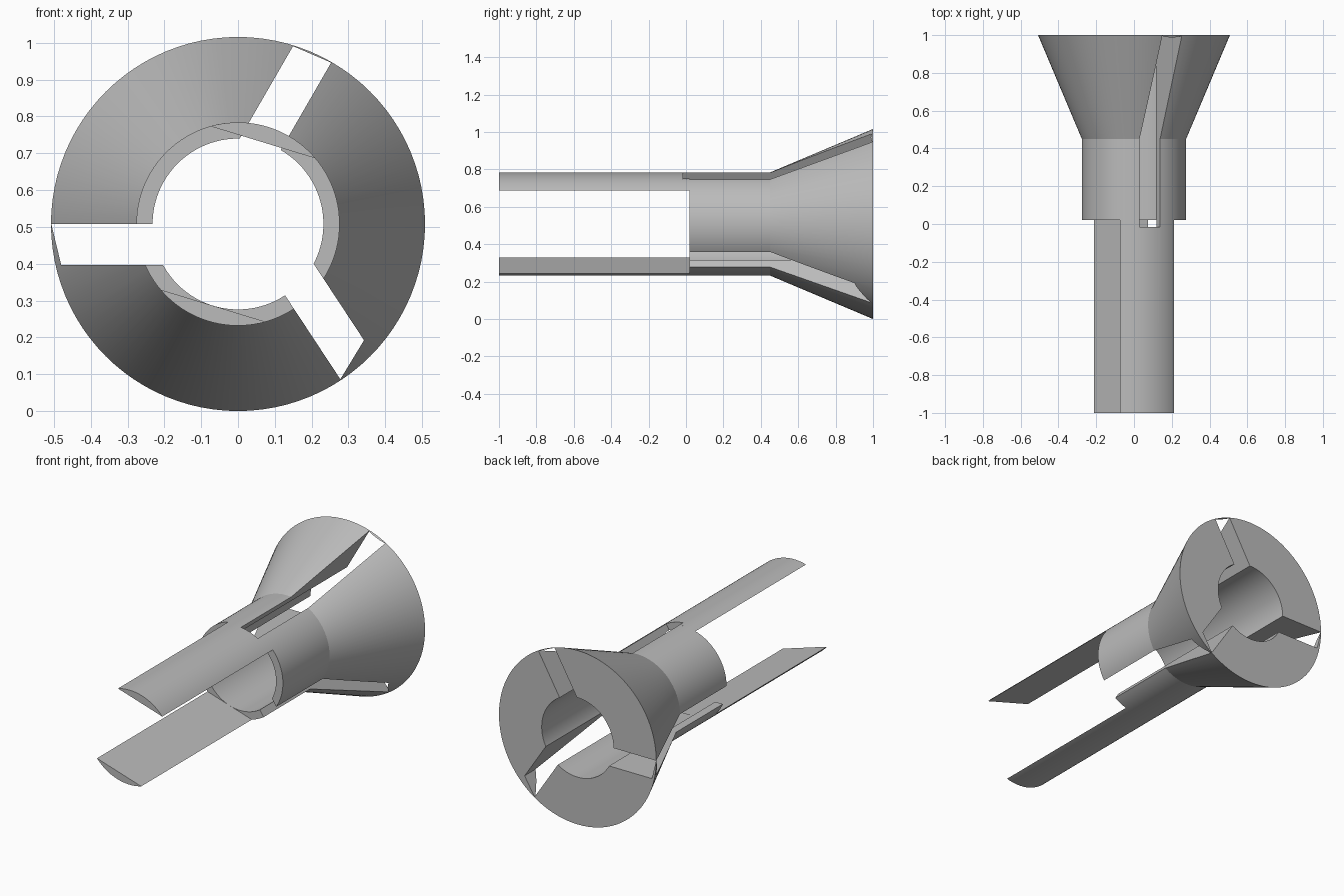
import bpy, bmesh, math
from mathutils import Matrix, Vector

if "Cube" in bpy.data.objects:
    bpy.data.objects.remove(bpy.data.objects["Cube"], do_unlink=True)

CENTER_Z = 0.508
TUBE_R, BORE_R, RIM_R = 0.276, 0.232, 0.508
TUBE_FRONT, FLARE_START, BACK = 0.02, 0.45, 1.0
SLOT_FRONT, SLOT_WIDTH = -0.015, 0.112
SIDES = 96

steel = bpy.data.materials.new("grey_steel")
steel.use_nodes = True
colour = (0.5, 0.5, 0.5, 1)
steel.diffuse_color = colour
steel.node_tree.nodes["Principled BSDF"].inputs["Base Color"].default_value = colour


def add_object(name, bm):
    bmesh.ops.remove_doubles(bm, verts=bm.verts, dist=1e-5)
    bmesh.ops.recalc_face_normals(bm, faces=bm.faces)
    mesh = bpy.data.meshes.new(name)
    bm.to_mesh(mesh)
    bm.free()
    mesh.materials.append(steel)
    obj = bpy.data.objects.new(name, mesh)
    bpy.context.collection.objects.link(obj)
    return obj


def prism(name, outline, y0, y1):
    """Extrude an x/z outline (relative to the axis) along y."""
    bm = bmesh.new()
    face = bm.faces.new([bm.verts.new((x, y0, z + CENTER_Z)) for x, z in outline])
    new = bmesh.ops.extrude_face_region(bm, geom=[face])["geom"]
    verts = [v for v in new if isinstance(v, bmesh.types.BMVert)]
    bmesh.ops.translate(bm, verts=verts, vec=(0, y1 - y0, 0))
    return add_object(name, bm)


# Flared sleeve: closed profile turned around the y axis
bm = bmesh.new()
profile = [(BORE_R, TUBE_FRONT), (TUBE_R, TUBE_FRONT), (TUBE_R, FLARE_START),
           (RIM_R, BACK), (BORE_R, BACK)]
rings = []
for i in range(SIDES):
    a = math.tau * i / SIDES
    rings.append([bm.verts.new((r * math.cos(a), y, CENTER_Z + r * math.sin(a)))
                  for r, y in profile])
for i in range(SIDES):
    a, b = rings[i], rings[(i + 1) % SIDES]
    for j in range(len(profile)):
        k = (j + 1) % len(profile)
        bm.faces.new((a[j], a[k], b[k], b[j]))
sleeve = add_object("flared_sleeve", bm)

# Two opposite prongs: circle segments outside a chord touching the bore
half = math.acos(BORE_R / TUBE_R)
prongs = []
for name, middle in (("upper_prong", 73), ("lower_prong", 253)):
    angles = [math.radians(middle) + half * (i / 10 - 1) for i in range(21)]
    arc = [(TUBE_R * math.cos(a), TUBE_R * math.sin(a)) for a in angles]
    prongs.append(prism(name, arc, -1.0, TUBE_FRONT))

# Three slots, each with one radial side and a slanted outer end
cutters = []
for degrees, reach, far_reach in ((60, 0.506, 0.493), (180, 0.507, 0.48),
                                  (-56.6, 0.505, 0.452)):
    a = math.radians(degrees)
    out = Vector((math.cos(a), math.sin(a)))
    side = Vector((-math.sin(a), math.cos(a))) * SLOT_WIDTH
    outline = [out * 0.1, out * reach, out * far_reach + side, out * 0.1 + side]
    cutters.append(prism("slot_cutter", outline, SLOT_FRONT, BACK + 0.1))

for part in [sleeve] + prongs:
    for cutter in cutters:
        mod = part.modifiers.new("slot", 'BOOLEAN')
        mod.operation = 'DIFFERENCE'
        mod.solver = 'EXACT'
        mod.object = cutter
    bpy.ops.object.select_all(action='DESELECT')
    part.select_set(True)
    bpy.context.view_layer.objects.active = part
    for mod in list(part.modifiers):
        bpy.ops.object.modifier_apply(modifier=mod.name)
    bpy.ops.object.shade_smooth_by_angle(angle=math.radians(20))

for cutter in cutters:
    bpy.data.objects.remove(cutter, do_unlink=True)
